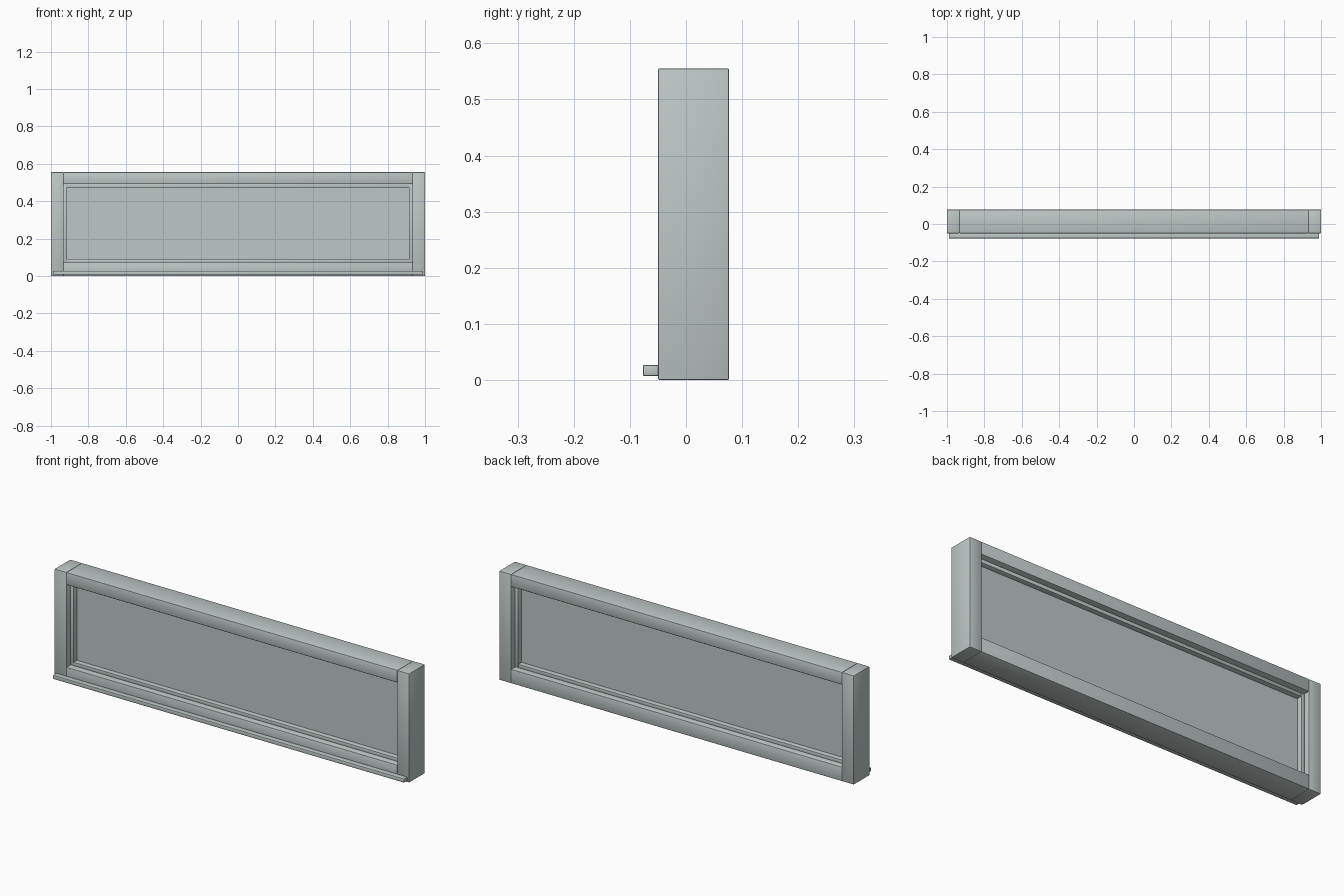
import bpy

cube = bpy.data.objects.get("Cube")
if cube:
    bpy.data.objects.remove(cube, do_unlink=True)

mat = bpy.data.materials.new("pale_grey_green")
mat.use_nodes = True
COLOUR = (0.52, 0.58, 0.57, 1)
mat.diffuse_color = COLOUR
mat.node_tree.nodes["Principled BSDF"].inputs["Base Color"].default_value = COLOUR


def box(name, x, y, z, bevel=0.003):
    """Box from (low, high) ranges, with softly rounded edges."""
    ranges = (x, y, z)
    bpy.ops.mesh.primitive_cube_add(size=1, location=[(a + b) / 2 for a, b in ranges])
    ob = bpy.context.object
    ob.name = name
    ob.scale = [b - a for a, b in ranges]
    bpy.ops.object.transform_apply(location=False, rotation=False, scale=True)
    ob.data.materials.append(mat)
    if bevel:
        mod = ob.modifiers.new("rounded_edges", "BEVEL")
        mod.width = bevel
        mod.segments = 2
        bpy.ops.object.modifier_apply(modifier=mod.name)
        bpy.ops.object.shade_smooth_by_angle()
    return ob


HEIGHT = 0.555
JAMB_X = 0.933                # inner face of the side posts
DEPTH = (-0.05, 0.077)
OPEN_Z = (0.072, 0.492)       # opening between the rails
BEAD = 0.018                  # how far the glazing beads reach into the opening
BEAD_Y = (-0.018, 0.045)
MID_Y = sum(DEPTH) / 2
z0, z1 = OPEN_Z

# Outer frame
for side, s in (("left", 1), ("right", -1)):
    box(side + "_jamb", sorted((s * JAMB_X, s)), DEPTH, (0, HEIGHT))
rail_x = (-JAMB_X, JAMB_X)
box("bottom_rail", rail_x, DEPTH, (0, z0))
box("top_rail", rail_x, DEPTH, (z1, HEIGHT))

# Glazing beads around the pane
inner = JAMB_X - BEAD
for side, s in (("left", 1), ("right", -1)):
    box(side + "_bead", sorted((s * inner, s * JAMB_X)), BEAD_Y, OPEN_Z, 0.0015)
box("bottom_bead", (-inner, inner), BEAD_Y, (z0, z0 + BEAD), 0.0015)
box("top_bead", (-inner, inner), BEAD_Y, (z1 - BEAD, z1), 0.0015)

# Pane, set in the middle of the beads
box("pane", (-inner - 0.005, inner + 0.005), (MID_Y - 0.005, MID_Y + 0.005),
    (z0 + BEAD - 0.005, z1 - BEAD + 0.005), 0)

# Sill lip along the front
box("sill_lip", (-0.99, 0.99), (-0.077, -0.048), (0.007, 0.027))
